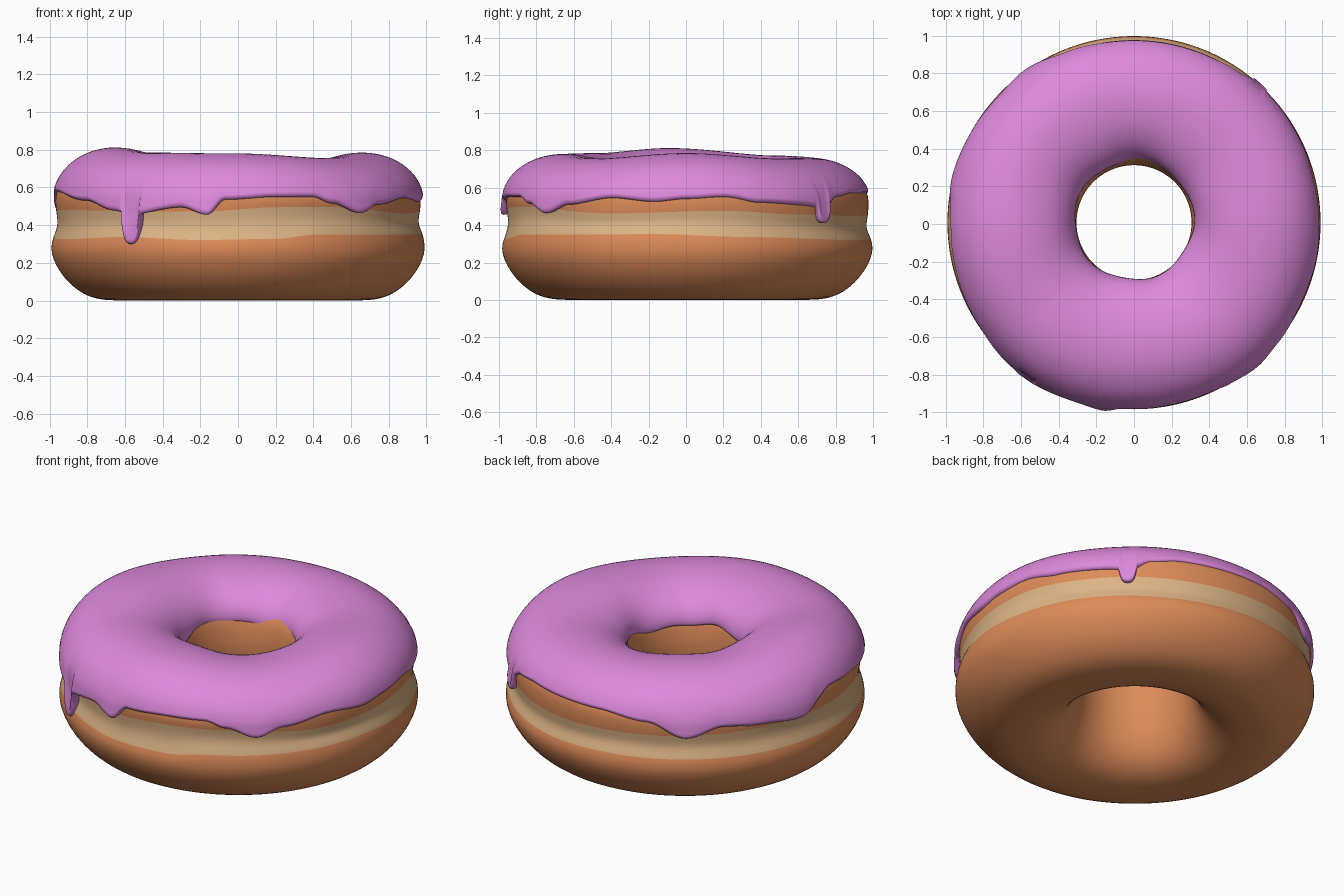
import bpy, math

if "Cube" in bpy.data.objects:
    bpy.data.objects.remove(bpy.data.objects["Cube"])

def material(name, rgb):
    m = bpy.data.materials.new(name)
    m.diffuse_color = (*rgb, 1)
    m.use_nodes = True
    m.node_tree.nodes["Principled BSDF"].inputs["Base Color"].default_value = m.diffuse_color
    return m

icing_mat = material("pink icing", (0.73, 0.25, 0.72))
dough_mat = material("fried dough", (0.73, 0.26, 0.10))
cream_mat = material("pale waist", (0.73, 0.46, 0.24))

def wrap(table):
    """Smooth periodic function of an angle in degrees."""
    n = len(table)
    def f(a):
        a %= 360
        for i in range(n):
            a0, v0 = table[i]
            a1, v1 = table[(i + 1) % n]
            if i == n - 1:
                a1 += 360
            x = a if a >= table[0][0] else a + 360
            if a0 <= x <= a1:
                t = (x - a0) / (a1 - a0)
                return v0 + (v1 - v0) * t * t * (3 - 2 * t)
    return f

# heights around the ring: crest, icing edge, pale band limits
crest = wrap([(0, .785), (45, .757), (90, .76), (135, .772), (188, .812),
              (225, .785), (270, .78), (315, .756)])
edge_base = wrap([(0, .54), (12, .55), (24, .52), (43, .505), (50, .515), (56, .55),
                  (66, .57), (96, .57), (112, .54), (125, .46), (137, .515),
                  (150, .50), (165, .48), (180, .585), (190, .575), (214, .53),
                  (228, .48), (239, .47), (252, .495), (260.5, .455), (266, .535),
                  (282, .55), (294, .55), (301, .515), (311, .463), (320, .51),
                  (336, .545), (350, .525)])
band_lo = wrap([(17, .34), (65, .32), (110, .335), (160, .335), (205, .325),
                (232, .34), (258, .32), (282, .325), (295, .355), (350, .36)])
band_hi = wrap([(12, .475), (38, .45), (70, .44), (110, .46), (160, .48), (205, .48),
                (258, .47), (282, .50), (300, .50), (335, .455)])
DRIPS = [(235, 3.3, .30), (48, 2.8, .41)]   # angle, half width, tip height

def icing_edge(a):
    e = edge_base(a)
    for c, w, tip in DRIPS:
        d = abs(a - c) / w
        if d < 1:
            e -= (e - tip) * math.sqrt(1 - d ** 3)
        # soft fillet where the drip leaves the edge
        e -= .018 * math.exp(-(d / 1.5) ** 2) * (1 if d >= 1 else 0)
    return e

def ring(name, section, steps, mats, mat_rule, y_off):
    """Sweep a closed, angle dependent section round the z axis."""
    verts, faces = [], []
    for i in range(steps):
        a = 360 * i / steps
        sec = section(a)
        c, s = math.cos(math.radians(a)), math.sin(math.radians(a))
        verts += [(r * c, r * s + y_off, z) for r, z in sec]
    n = len(sec)
    for i in range(steps):
        k = (i + 1) % steps
        for j in range(n):
            m = (j + 1) % n
            faces.append((i * n + j, k * n + j, k * n + m, i * n + m))
    me = bpy.data.meshes.new(name)
    me.from_pydata(verts, [], faces)
    for m in mats:
        me.materials.append(m)
    for idx, p in enumerate(me.polygons):
        p.use_smooth = True
        p.material_index = mat_rule(idx % n)
    ob = bpy.data.objects.new(name, me)
    bpy.context.collection.objects.link(ob)
    return ob

# dough ring: hole wall, flat base, outer bulge, pinched waist, top
LOWER = [(.302, .44), (.308, .36), (.325, .26), (.352, .17), (.395, .10), (.455, .045),
         (.53, .012), (.61, 0), (.70, .001), (.77, .013), (.835, .042), (.895, .09),
         (.945, .15), (.98, .215), (.995, .275)]

def dough_section(a):
    lo, hi, top = band_lo(a), band_hi(a), crest(a) - .04
    sec = list(LOWER)
    sec += [(.983, lo), (.960, lo + .35 * (hi - lo)), (.957, lo + .65 * (hi - lo)), (.966, hi)]
    for i in range(13):
        t = math.pi * i / 12
        w = .312 if t < math.pi / 2 else .345
        sec.append((.66 + w * math.cos(t), .53 + (top - .53) * math.sin(t)))
    return sec

b = len(LOWER)
dough = ring("dough_ring", dough_section, 120, [dough_mat, cream_mat],
             lambda j: 1 if b <= j < b + 3 else 0, .007)
sub = dough.modifiers.new("smooth", 'SUBSURF')
sub.levels = sub.render_levels = 1

# icing shell with a rounded lip and drips
def icing_section(a):
    e, top = icing_edge(a), crest(a)
    rad = math.radians(a)
    bulge = .022 * min(1, max(0, (.535 - e) / .08))
    hole = .314 + .02 * math.sin(rad) + .006 * math.sin(5 * rad + 1)
    inner_z = .565 + .015 * math.sin(3 * rad) + .008 * math.sin(7 * rad)
    def outer(z):
        s = max(0, min(1, (z - .53) / (top - .53)))
        r = .66 + .325 * math.sqrt(1 - s * s)
        return r + bulge * max(0, min(1, 1 - (z - e) / .15))
    R = outer(e)
    sec = [(R - .07, e + .03), (R - .035, e + .003), (R - .018, e), (R - .006, e + .007)]
    z0 = e + .022
    z1 = max(z0 + .004, .56)
    for i in range(7):
        z = z0 + (z1 - z0) * i / 6
        sec.append((outer(z), z))
    t0 = math.asin((z1 - .53) / (top - .53))
    for i in range(1, 15):
        t = t0 + (math.pi / 2 - t0) * i / 14
        z = .53 + (top - .53) * math.sin(t)
        sec.append((outer(z), z))
    for i in range(1, 15):
        t = math.pi / 2 * i / 14
        sec.append((.66 - (.66 - hole) * math.sin(t),
                    inner_z + (top - inner_z) * math.cos(t)))
    # inner lip, then back beneath the icing inside the dough
    sec += [(hole + .004, inner_z - .012), (hole + .018, inner_z - .018),
            (hole + .06, inner_z), (.50, .66), (.66, top - .08), (.82, .65)]
    return sec

ring("icing", icing_section, 720, [icing_mat], lambda j: 0, 0)
